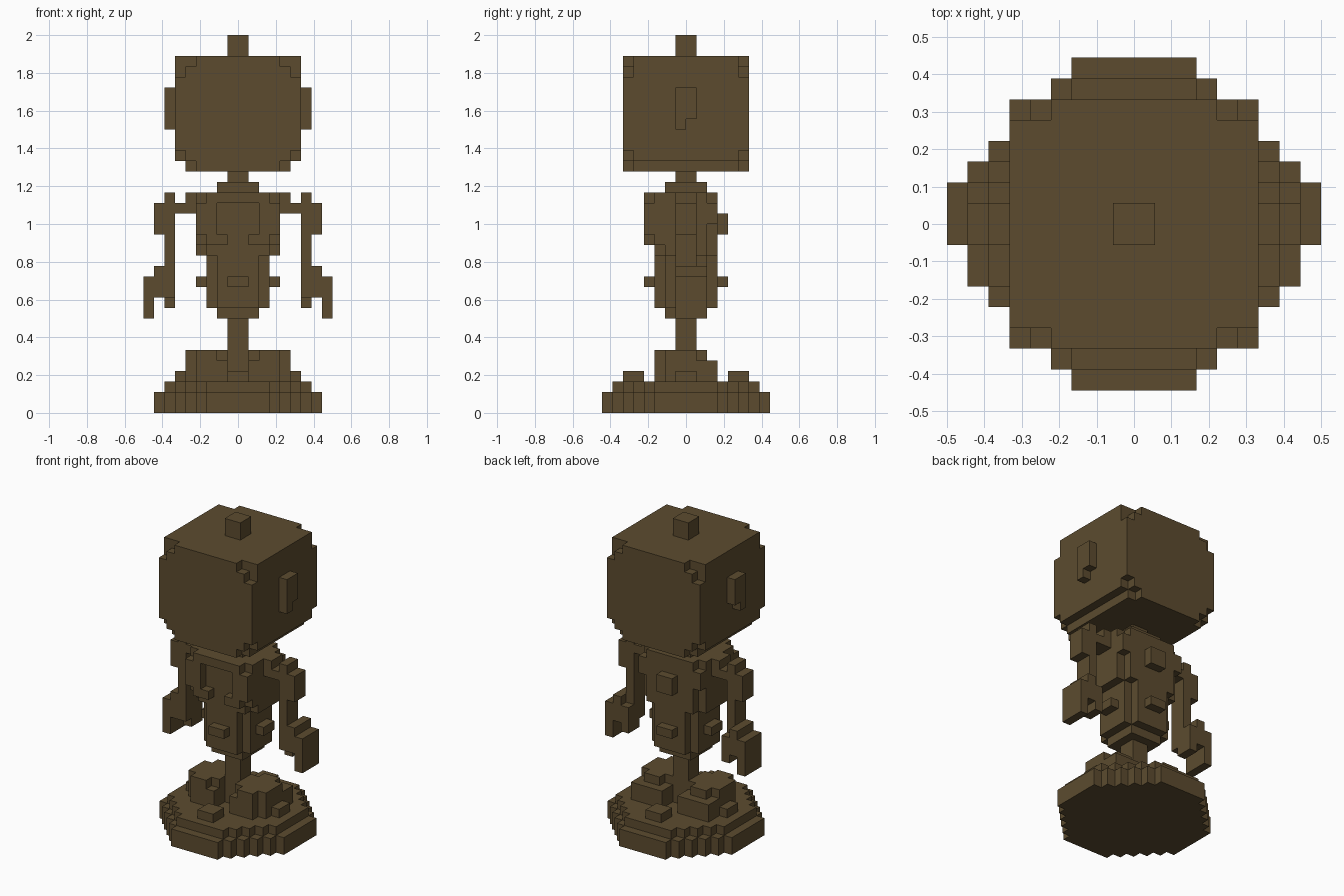
import bpy, bmesh
from mathutils import Vector

if "Cube" in bpy.data.objects:
    bpy.data.objects.remove(bpy.data.objects["Cube"], do_unlink=True)

U = 2 / 36  # one block of the grid

bronze = bpy.data.materials.new("dark bronze")
bronze.use_nodes = True
COLOUR = (0.107, 0.071, 0.028, 1)
bronze.diffuse_color = COLOUR
bsdf = bronze.node_tree.nodes["Principled BSDF"]
bsdf.inputs["Base Color"].default_value = COLOUR
bsdf.inputs["Roughness"].default_value = 0.8


def part(name, boxes, flip=False):
    """Make an object from boxes given as x0, x1, y0, y1, z0, z1 in grid blocks."""
    bm = bmesh.new()
    for x0, x1, y0, y1, z0, z1 in boxes:
        if flip:
            x0, x1 = -x1, -x0
        size = Vector((x1 - x0, y1 - y0, z1 - z0)) * U
        mid = Vector((x0 + x1, y0 + y1, z0 + z1)) * U / 2
        cube = bmesh.ops.create_cube(bm, size=1)["verts"]
        bmesh.ops.scale(bm, vec=size, verts=cube)
        bmesh.ops.translate(bm, vec=mid, verts=cube)
    mesh = bpy.data.meshes.new(name)
    bm.to_mesh(mesh)
    bm.free()
    mesh.materials.append(bronze)
    obj = bpy.data.objects.new(name, mesh)
    bpy.context.collection.objects.link(obj)
    return obj


def pair(name, boxes):
    part("left_" + name, boxes)
    part("right_" + name, boxes, flip=True)


def slab(x, y, z0, z1):
    """A centred box with half sizes x and y."""
    return (-x, x, -y, y, z0, z1)


def octagon(name, r, flat, z0, z1):
    """A stepped round plate: a wide strip, then narrower and deeper ones."""
    outline = bmesh.new()
    right = []
    w, d = r, flat
    while w >= flat:
        right += [(w, d), (w - 1, d)]
        w, d = w - 1, d + 1
    right = right[:-1]
    pts = right + [(-x, y) for x, y in reversed(right)]
    pts += [(-x, -y) for x, y in pts]
    face = outline.faces.new([outline.verts.new((x * U, y * U, z0 * U)) for x, y in pts])
    top = bmesh.ops.extrude_face_region(outline, geom=[face])["geom"]
    verts = [v for v in top if isinstance(v, bmesh.types.BMVert)]
    bmesh.ops.translate(outline, vec=(0, 0, (z1 - z0) * U), verts=verts)
    bmesh.ops.recalc_face_normals(outline, faces=outline.faces)
    mesh = bpy.data.meshes.new(name)
    outline.to_mesh(mesh)
    outline.free()
    mesh.materials.append(bronze)
    bpy.context.collection.objects.link(bpy.data.objects.new(name, mesh))


# Stand: two stepped plates, side mounds and small studs
octagon("base_plate", 8, 3, 0, 2)
octagon("base_step", 7, 3, 2, 3)
pair("base_mound", [
    (1, 5, -2, 3, 3, 5), (2, 4, -3, 3, 3, 5), (1, 4, -3, -2, 3, 5),
    (1, 5, -2, 1, 5, 6), (2, 4, -3, 2, 5, 6),
])
pair("base_side_stud", [(5, 6, -1, 1, 3, 4)])
part("base_front_stud", [(-1, 1, -6, -4, 3, 4)])
part("base_back_stud", [(-1, 1, 4, 6, 3, 4)])
part("support_pole", [slab(1, 1, 3, 9)])

# Waist with its belt studs
part("waist", [slab(2, 2, 9, 10), slab(3, 2, 10, 15), slab(2, 3, 10, 15)])
part("belt_studs", [slab(4, 1, 12, 13), slab(1, 4, 12, 13)])

# Chest with a recessed front panel
part("chest_core", [
    (-3, 3, -3, 3, 15, 21), (-4, 4, -3, 2, 16, 21),
    (-4, 4, -2, 2, 15, 16), (-4, 4, 2, 3, 18, 20),
])
pair("chest_front", [(2, 4, -4, -3, 17, 20), (1, 3, -4, -3, 16, 17)])
part("chest_top_rim", [(-3, 3, -4, -3, 20, 21)])
part("back_box", [(-1, 1, 3, 4, 17, 19)])
part("collar", [slab(2, 2, 21, 22)])
part("neck", [slab(1, 1, 22, 23)])

# Arms: shoulder joint, limb, and hand with two fingers
pair("shoulder", [(4, 5, -1, 1, 19, 21), (5, 6, -1, 1, 19, 20)])
pair("arm", [(6, 7, -1, 1, 13, 21), (7, 8, -1, 1, 17, 20)])
pair("hand", [
    (6, 7, -1, 2, 11, 13), (7, 8, -1, 2, 11, 14),
    (8, 9, -1, 2, 9, 13), (6, 7, 0, 2, 10, 11),
])

# Head with nibbled corners, ears and a top stud
part("head", [
    slab(6, 6, 25, 32),
    slab(6, 5, 24, 25), slab(5, 6, 24, 25),
    slab(5, 5, 23, 24), slab(4, 6, 23, 24),
    slab(6, 5, 32, 34), slab(5, 6, 32, 33), slab(4, 6, 33, 34),
])
pair("ear", [(6, 7, -1, 0, 27, 31), (6, 7, 0, 1, 28, 31)])
part("antenna", [slab(1, 1, 34, 36)])
